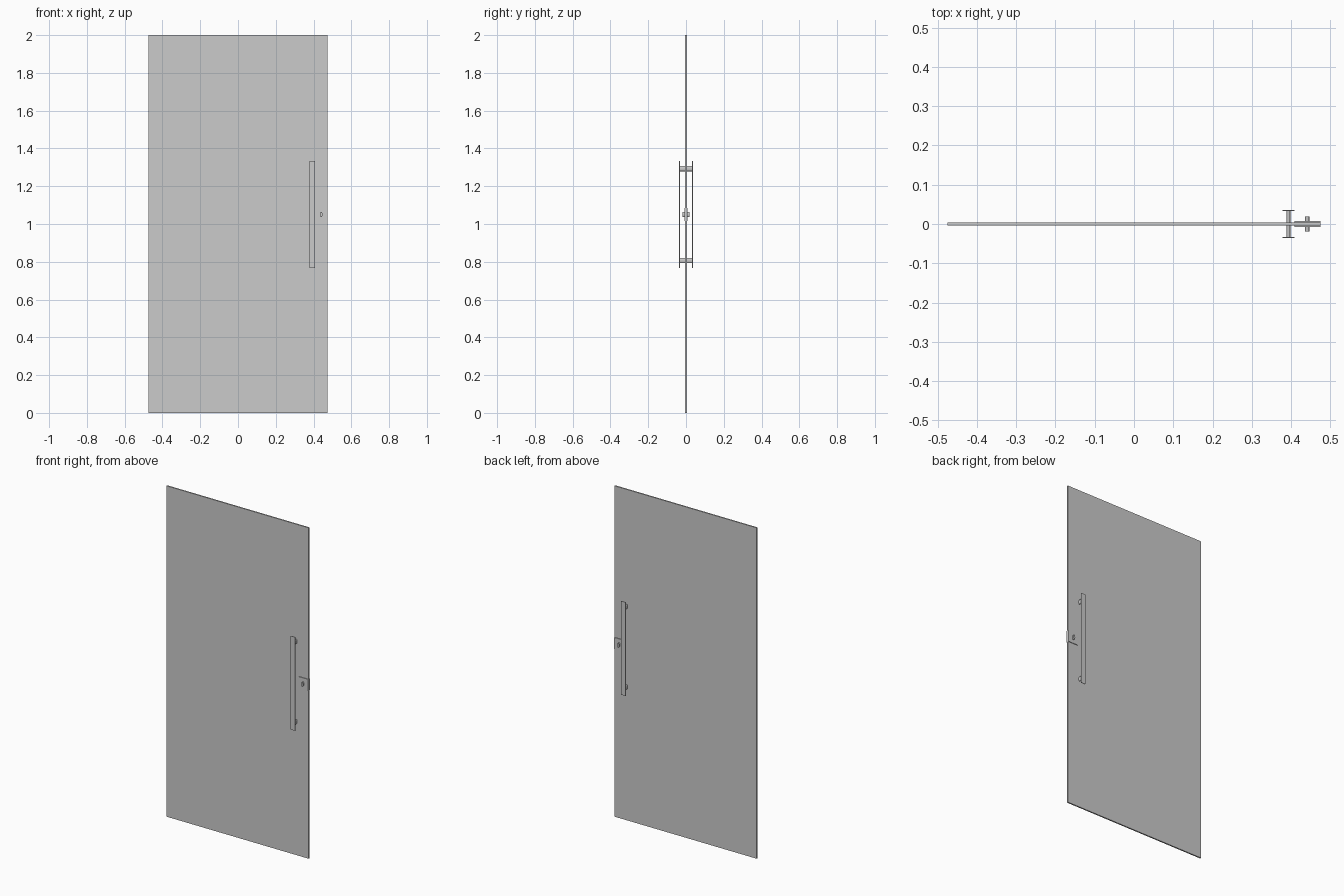
import bpy
import bmesh
from mathutils import Matrix

if "Cube" in bpy.data.objects:
    bpy.data.objects.remove(bpy.data.objects["Cube"])


def finish(name, bm):
    mesh = bpy.data.meshes.new(name)
    bm.to_mesh(mesh)
    bm.free()
    obj = bpy.data.objects.new(name, mesh)
    bpy.context.collection.objects.link(obj)
    return obj


def box(name, center, size):
    bm = bmesh.new()
    bmesh.ops.create_cube(bm, size=1, matrix=Matrix.Translation(center) @ Matrix.Diagonal((*size, 1)))
    return finish(name, bm)


def oval_post(name, center, size, sides=24):
    """Elliptical cylinder running along y."""
    bm = bmesh.new()
    bmesh.ops.create_cone(bm, cap_ends=True, segments=sides, radius1=0.5, radius2=0.5, depth=1,
                          matrix=Matrix.Translation(center) @ Matrix.Diagonal((*size, 1))
                          @ Matrix.Rotation(1.5707963, 4, 'X'))
    for f in bm.faces:
        f.smooth = len(f.verts) == 4
    for e in bm.edges:
        e.smooth = all(f.smooth for f in e.link_faces)
    return finish(name, bm)


HANDLE_X, HANDLE_Z = 0.393, 1.05

# Door leaf
box("door_panel", (0, 0, 1), (0.95, 0.008, 2))

# Flat pull bars on both faces
for side, y in (("front", -0.0345), ("back", 0.0345)):
    box("pull_bar_" + side, (HANDLE_X, y, HANDLE_Z), (0.03, 0.003, 0.566))

# Standoffs pass through the panel and join the two bars
for side, dz in (("lower", -0.243), ("upper", 0.243)):
    oval_post("standoff_" + side, (HANDLE_X, 0, HANDLE_Z + dz), (0.011, 0.068, 0.028))

# Lock case at the door edge, with a cylinder through it
box("lock_case", (0.442, 0, HANDLE_Z), (0.066, 0.016, 0.07))
oval_post("lock_cylinder", (0.441, 0, HANDLE_Z), (0.012, 0.037, 0.028))
